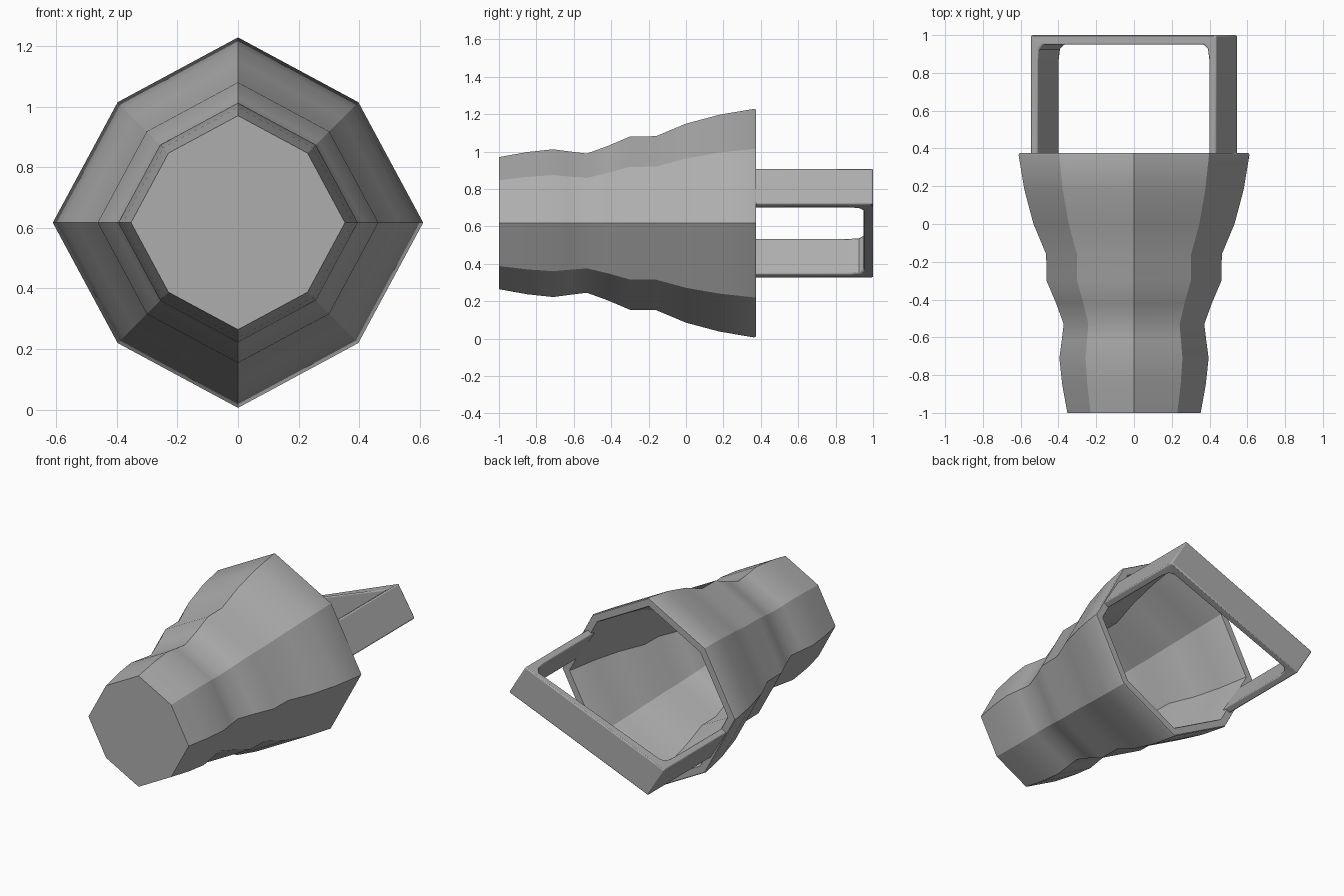
import bpy, bmesh, math

if "Cube" in bpy.data.objects:
    bpy.data.objects.remove(bpy.data.objects["Cube"])

CZ = 0.617  # height of the bucket axis

grey = bpy.data.materials.new("plain grey")
grey.diffuse_color = (0.42, 0.42, 0.42, 1)
grey.use_nodes = True
grey.node_tree.nodes["Principled BSDF"].inputs["Base Color"].default_value = grey.diffuse_color


def finish(bm, name):
    bmesh.ops.recalc_face_normals(bm, faces=bm.faces)
    me = bpy.data.meshes.new(name)
    bm.to_mesh(me)
    bm.free()
    me.materials.append(grey)
    ob = bpy.data.objects.new(name, me)
    bpy.context.collection.objects.link(ob)
    return ob


def octagon(bm, r, y):
    # diagonal corners sit further in than the axis corners
    ring = []
    for i in range(8):
        a = i * math.pi / 4
        k = r * (1.0 if i % 2 == 0 else 0.65 * math.sqrt(2))
        ring.append(bm.verts.new((k * math.cos(a), y, CZ + k * math.sin(a))))
    return ring


# Bucket body: outer profile (y, radius), then back down the inside
outer = [(-1.0, 0.353), (-0.85, 0.38), (-0.71, 0.395), (-0.62, 0.383), (-0.53, 0.372),
         (-0.42, 0.412), (-0.30, 0.463), (-0.16, 0.465), (0.0, 0.532), (0.18, 0.58),
         (0.365, 0.611), (0.375, 0.606)]
wall = 0.06
inner = [(0.375, 0.558), (0.365, 0.552)] + [(y, r - wall) for y, r in reversed(outer[1:-2])]
inner.append((-0.94, 0.30))

bm = bmesh.new()
rings = [octagon(bm, r, y) for y, r in outer + inner]
for a, b in zip(rings, rings[1:]):
    for i in range(8):
        j = (i + 1) % 8
        bm.faces.new((a[i], a[j], b[j], b[i])).smooth = True
bm.faces.new(rings[0])
bm.faces.new(rings[-1])
# crisp lengthwise corners and end rims, smooth flow along the wall
n = len(outer)
for a, b in zip(rings, rings[1:]):
    for i in range(8):
        bm.edges.get((a[i], b[i])).smooth = False
for k in (0, n - 1, n, len(rings) - 1):
    for i in range(8):
        bm.edges.get((rings[k][i], rings[k][(i + 1) % 8])).smooth = False
finish(bm, "bucket_body")

# Handle: flat strap rising from two opposite rim edges, joined by an end bar
def section(side, y_out, y_in, push):
    # outer top, outer bottom, inner bottom, inner top
    nx, nz = 0.86, 0.51
    t = 0.042 + push
    ot, ob = (0.432, 0.91 - CZ), (0.548, 0.72 - CZ)
    it = (ot[0] - nx * t, ot[1] - nz * t)
    ib = (ob[0] - nx * t, ob[1] - nz * t)
    pts = [ot, ob, ib, it] if side > 0 else [ob, ot, it, ib]
    ys = (y_out, y_out, y_in, y_in)
    return [(side * x, y, CZ + side * z) for (x, z), y in zip(pts, ys)]


steps = [(0.35, 0.35, 0), (0.87, 0.87, 0), (0.98, 0.925, 0.008), (1.0, 0.95, 0.035)]
sections = [section(1, *s) for s in steps] + [section(-1, *s) for s in reversed(steps)]
# square off the outer corners of the strap
for k in (2, 5):
    for m in (0, 1):
        x, y, z = sections[k][m]
        sections[k][m] = (x, 0.985, z)
bm = bmesh.new()
loops = [[bm.verts.new(p) for p in s] for s in sections]
for a, b in zip(loops, loops[1:]):
    for i in range(4):
        j = (i + 1) % 4
        bm.faces.new((a[i], a[j], b[j], b[i]))
bm.faces.new(loops[0])
bm.faces.new(loops[-1])
handle = finish(bm, "handle")
bevel = handle.modifiers.new("soft edges", "BEVEL")
bevel.width = 0.008
bevel.segments = 2
bevel.limit_method = "ANGLE"
bevel.angle_limit = math.radians(40)
bpy.context.view_layer.objects.active = handle
handle.select_set(True)
bpy.ops.object.shade_smooth_by_angle(angle=math.radians(35))
